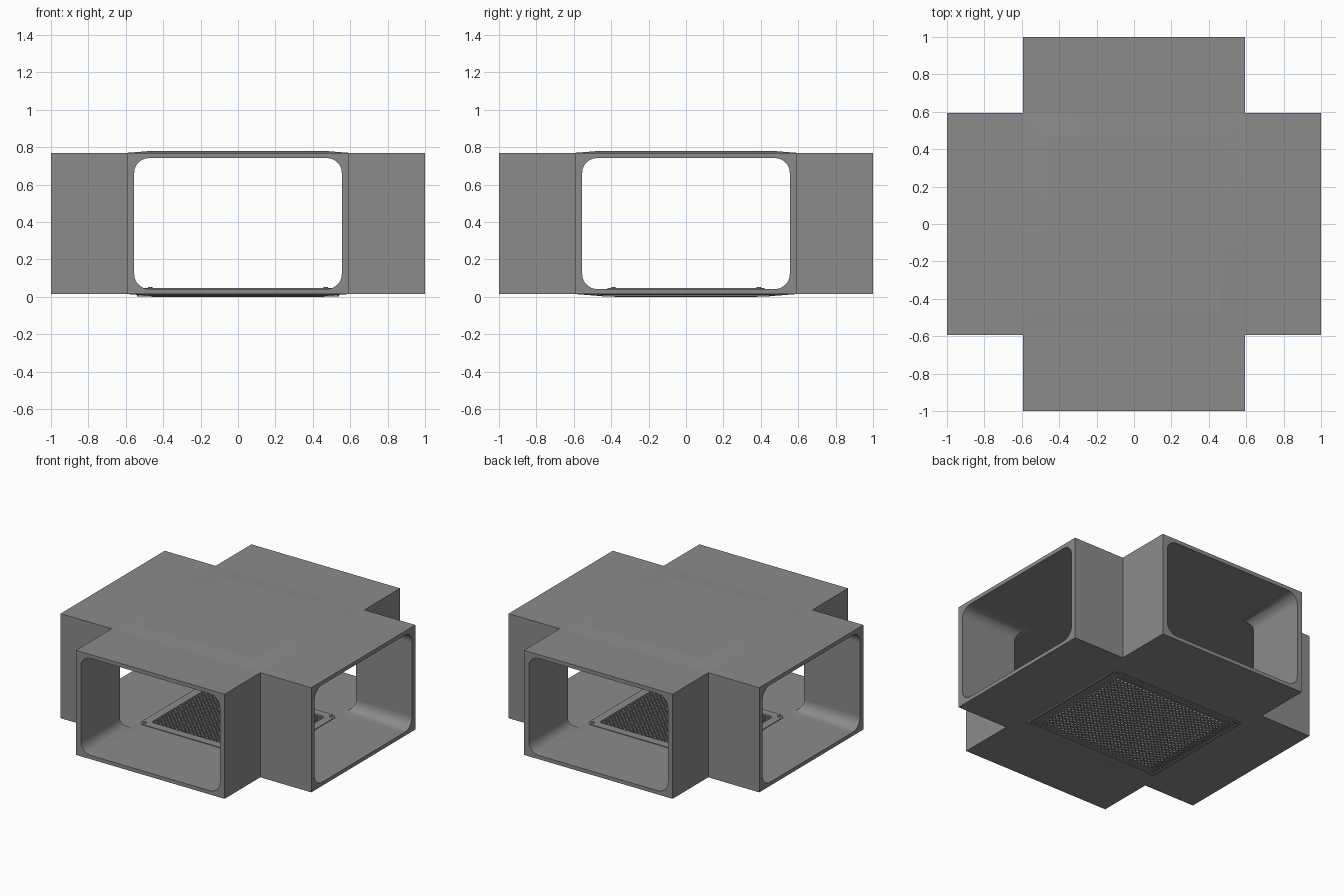
import bpy, bmesh, math

if "Cube" in bpy.data.objects:
    bpy.data.objects.remove(bpy.data.objects["Cube"])

W = 0.593                     # half width of each arm
Z0, Z1 = 0.015, 0.77          # underside and roof heights

grey = bpy.data.materials.new("mid_grey")
grey.diffuse_color = (0.26, 0.26, 0.26, 1)
grey.use_nodes = True
grey.node_tree.nodes["Principled BSDF"].inputs["Base Color"].default_value = grey.diffuse_color


def make(name, bm):
    bmesh.ops.recalc_face_normals(bm, faces=bm.faces)
    me = bpy.data.meshes.new(name)
    bm.to_mesh(me)
    bm.free()
    ob = bpy.data.objects.new(name, me)
    bpy.context.collection.objects.link(ob)
    me.materials.append(grey)
    return ob


def rounded(hx, hy, r, seg):
    """Rounded rectangle outline centred on the origin."""
    pts = []
    for i, (sx, sy) in enumerate([(1, 1), (-1, 1), (-1, -1), (1, -1)]):
        for k in range(seg + 1):
            a = math.pi / 2 * (i + k / seg)
            pts.append((sx * (hx - r) + r * math.cos(a), sy * (hy - r) + r * math.sin(a)))
    return pts


def prism(name, pts, place, lo, hi):
    """Extrude a closed outline; place(u, v, t) gives the 3D point."""
    bm = bmesh.new()
    a = [bm.verts.new(place(u, v, lo)) for u, v in pts]
    b = [bm.verts.new(place(u, v, hi)) for u, v in pts]
    n = len(pts)
    bm.faces.new(a)
    bm.faces.new(b)
    for i in range(n):
        j = (i + 1) % n
        bm.faces.new((a[i], a[j], b[j], b[i]))
    return make(name, bm)


def ring(name, outer, inner, z0, z1):
    """Flat frame between two outlines with equal point counts."""
    bm = bmesh.new()
    loops = [[bm.verts.new((x, y, z)) for x, y in pts]
             for pts, z in ((outer, z0), (outer, z1), (inner, z1), (inner, z0))]
    n = len(outer)
    for k in range(4):
        p, q = loops[k], loops[(k + 1) % 4]
        for i in range(n):
            j = (i + 1) % n
            bm.faces.new((p[i], p[j], q[j], q[i]))
    return make(name, bm)


def cut(ob, cutter):
    cutter.hide_render = True
    mod = ob.modifiers.new("cut", 'BOOLEAN')
    mod.operation = 'DIFFERENCE'
    mod.solver = 'EXACT'
    mod.object = cutter
    bpy.context.view_layer.objects.active = ob
    bpy.ops.object.modifier_apply(modifier=mod.name)
    bpy.data.objects.remove(cutter)


# Cross-shaped outer body, with a shallow raised pad above and below the centre
bm = bmesh.new()
for x0, x1, y0, y1 in [(-W, W, -W, W), (-1, -W, -W, W), (W, 1, -W, W),
                       (-W, W, -1, -W), (-W, W, W, 1)]:
    bm.faces.new([bm.verts.new(p) for p in
                  ((x0, y0, Z0), (x1, y0, Z0), (x1, y1, Z0), (x0, y1, Z0))])
bmesh.ops.remove_doubles(bm, verts=bm.verts, dist=1e-5)
ext = bmesh.ops.extrude_face_region(bm, geom=bm.faces[:], use_keep_orig=True)
bmesh.ops.translate(bm, vec=(0, 0, Z1 - Z0),
                    verts=[g for g in ext["geom"] if isinstance(g, bmesh.types.BMVert)])
bmesh.ops.recalc_face_normals(bm, faces=bm.faces)
pads = [f for f in bm.faces if abs(f.normal.z) > 0.9 and f.calc_center_median().xy.length < 0.01]
bmesh.ops.inset_individual(bm, faces=pads, thickness=0.18, depth=0.01)
body = make("junction_body", bm)

# Two crossing tunnels with rounded corners
section = rounded(0.555, 0.35, 0.08, 8)
cut(body, prism("tunnel_cutter_y", section, lambda u, v, t: (u, t, v + 0.392), -1.2, 1.2))
cut(body, prism("tunnel_cutter_x", section, lambda u, v, t: (t, u, v + 0.392), -1.2, 1.2))

# Opening in the floor for the grate
cut(body, prism("floor_cutter", rounded(0.46, 0.38, 0.02, 4),
                lambda u, v, t: (u, v, t), -0.1, 0.1))

# Smooth only the rounded tunnel corners
bpy.ops.object.select_all(action='DESELECT')
body.select_set(True)
bpy.context.view_layer.objects.active = body
bpy.ops.object.shade_smooth_by_angle(angle=math.radians(30))
for p in body.data.polygons:
    if max(abs(c) for c in p.normal) > 0.997:
        p.use_smooth = False

# Floor frame around the grate, with a screw in each corner
ring("floor_frame", rounded(0.50, 0.42, 0.04, 5), rounded(0.44, 0.36, 0.02, 5), 0.034, 0.047)
for sx in (-1, 1):
    for sy in (-1, 1):
        prism("frame_screw", rounded(0.012, 0.012, 0.0119, 3),
              lambda u, v, t: (u + sx * 0.47, v + sy * 0.39, t), 0.04, 0.052)

# Stepped rims under the floor
for i, z in enumerate((0.002, 0.004, 0.002)):
    d = i * 0.026
    ring("lower_rim", rounded(0.54 - d, 0.45 - d, 0.005, 1),
         rounded(0.524 - d, 0.434 - d, 0.004, 1), z, 0.02)

# Diamond mesh grate made from crossing diagonal bars
X, Y, T = 0.459, 0.379, 0.0025
bm = bmesh.new()
pitch = 0.031
count = int((X + Y) / pitch)
for s in (1, -1):
    for k in range(-count, count + 1):
        c = k * pitch
        xa, xb = max(-X, c - Y), min(X, c + Y)
        if xb - xa < 0.01:
            continue
        vs = []
        for z in (0.0, 0.035):
            for x, o in ((xa, -T), (xb, -T), (xb, T), (xa, T)):
                vs.append(bm.verts.new((x + o, s * (c - x + o), z)))
        for f in ((0, 1, 2, 3), (4, 5, 6, 7), (0, 1, 5, 4), (1, 2, 6, 5), (2, 3, 7, 6), (3, 0, 4, 7)):
            bm.faces.new([vs[i] for i in f])
make("floor_grate", bm)
